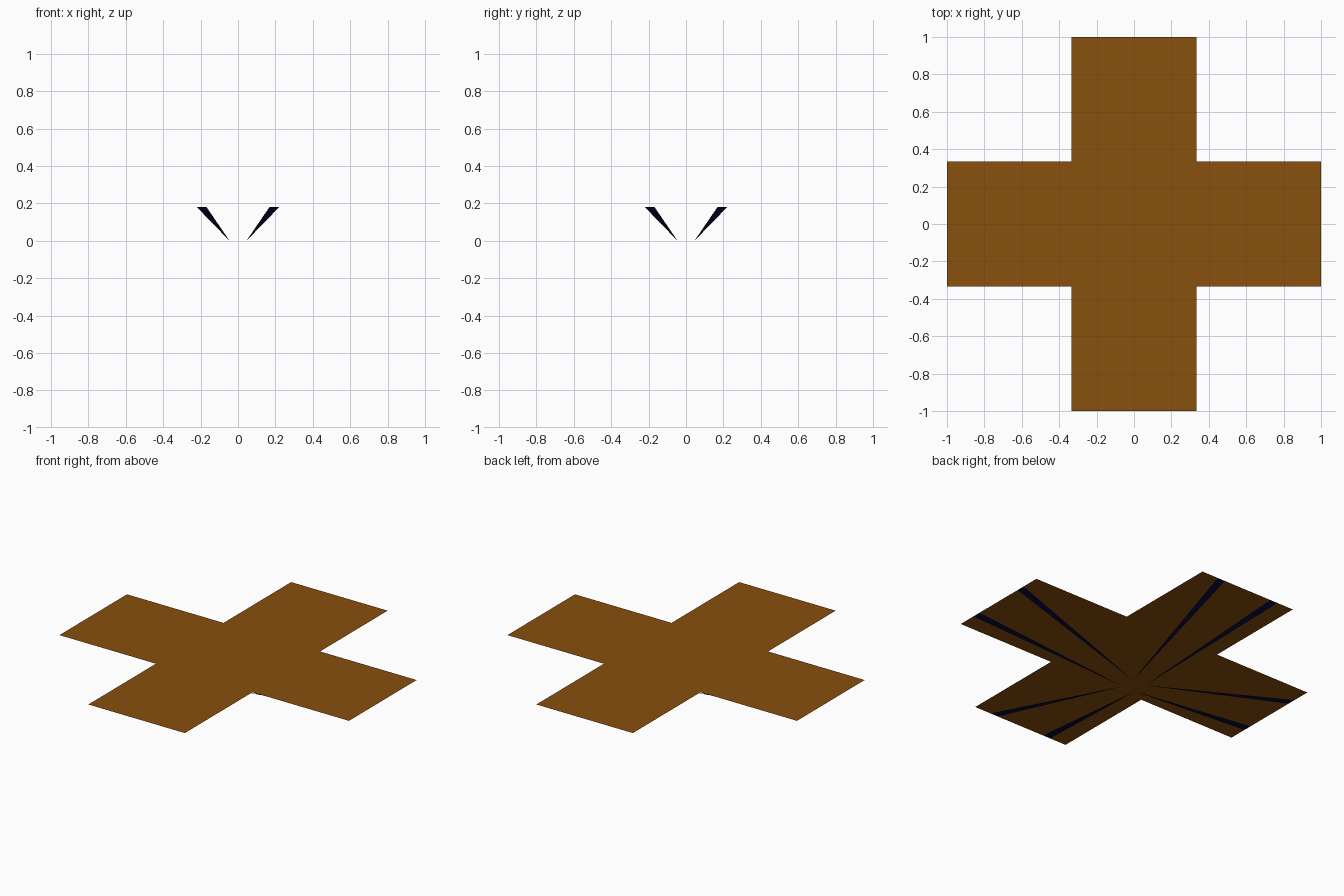
import bpy, bmesh
from math import pi
from mathutils import Matrix, Vector

if "Cube" in bpy.data.objects:
    bpy.data.objects.remove(bpy.data.objects["Cube"])

TOP = 0.18      # height of the flat cross
ARM = 1 / 3     # half width of each arm


def material(name, color):
    mat = bpy.data.materials.new(name)
    mat.diffuse_color = color
    mat.use_nodes = True
    mat.node_tree.nodes["Principled BSDF"].inputs["Base Color"].default_value = mat.diffuse_color
    return mat


def sheet(name, polygons, mat):
    """Flat-faced object made from a list of polygons."""
    bm = bmesh.new()
    for poly in polygons:
        bm.faces.new([bm.verts.new(p) for p in poly])
    bmesh.ops.remove_doubles(bm, verts=bm.verts, dist=1e-5)
    mesh = bpy.data.meshes.new(name)
    bm.to_mesh(mesh)
    bm.free()
    mesh.materials.append(mat)
    obj = bpy.data.objects.new(name, mesh)
    bpy.context.collection.objects.link(obj)
    return obj


brown = material("brown", (0.25, 0.08, 0.004, 1))
navy = material("navy", (0.003, 0.003, 0.05, 1))
turns = [Matrix.Rotation(i * pi / 2, 4, 'Z') for i in range(4)]

# Flat cross: centre square plus four arms
centre = [(-ARM, -ARM, TOP), (ARM, -ARM, TOP), (ARM, ARM, TOP), (-ARM, ARM, TOP)]
arm = [(ARM, -ARM, TOP), (1, -ARM, TOP), (1, ARM, TOP), (ARM, ARM, TOP)]
sheet("cross_top", [centre] + [[t @ Vector(p) for p in arm] for t in turns], brown)

# Slim triangular struts: two under each arm, rising from the middle to the arm end
for i, t in enumerate(turns):
    for side, label in ((1, "left"), (-1, "right")):
        tri = [(0.045, 0.045 * side, 0), (1, 0.22 * side, TOP), (1, 0.168 * side, TOP)]
        if side < 0:
            tri.reverse()
        sheet(f"strut_{i + 1}_{label}", [[t @ Vector(p) for p in tri]], navy)
